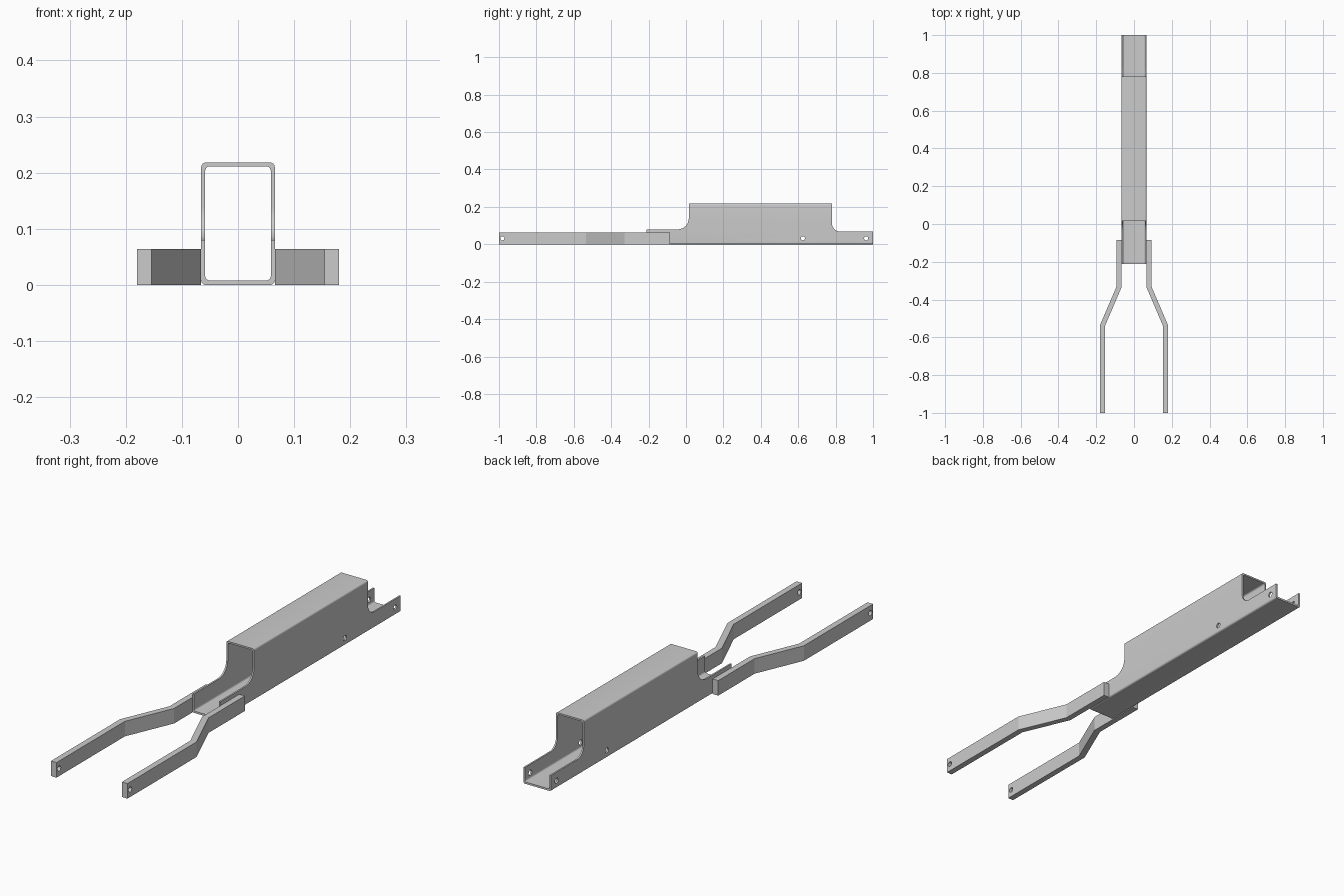
import bpy, bmesh, math
from mathutils import Vector

cube = bpy.data.objects.get("Cube")
if cube:
    bpy.data.objects.remove(cube, do_unlink=True)


def prism(name, points, axis, start, end):
    """Extrude a flat outline along x, y or z."""
    place = {"x": lambda a, b: (start, a, b),
             "y": lambda a, b: (a, start, b),
             "z": lambda a, b: (a, b, start)}[axis]
    bm = bmesh.new()
    face = bm.faces.new([bm.verts.new(place(a, b)) for a, b in points])
    grown = bmesh.ops.extrude_face_region(bm, geom=[face])
    moved = [v for v in grown["geom"] if isinstance(v, bmesh.types.BMVert)]
    shift = Vector([(end - start) * (axis == n) for n in "xyz"])
    bmesh.ops.translate(bm, verts=moved, vec=shift)
    bmesh.ops.recalc_face_normals(bm, faces=bm.faces)
    mesh = bpy.data.meshes.new(name)
    bm.to_mesh(mesh)
    bm.free()
    obj = bpy.data.objects.new(name, mesh)
    bpy.context.collection.objects.link(obj)
    return obj


def arc(cx, cy, r, first, last, steps):
    angles = [math.radians(first + (last - first) * i / steps) for i in range(steps + 1)]
    return [(cx + r * math.cos(a), cy + r * math.sin(a)) for a in angles]


def rounded_rect(half, low, high, r):
    corners = [(half - r, high - r), (r - half, high - r),
               (r - half, low + r), (half - r, low + r)]
    return [p for i, (x, z) in enumerate(corners)
            for p in arc(x, z, r, 90 * i, 90 * i + 90, 6)]


def cut(obj, cutter):
    cutter.hide_render = True
    mod = obj.modifiers.new("cut", "BOOLEAN")
    mod.operation, mod.solver, mod.object = "DIFFERENCE", "EXACT", cutter
    bpy.context.view_layer.objects.active = obj
    bpy.ops.object.modifier_apply(modifier=mod.name)
    bpy.data.objects.remove(cutter, do_unlink=True)


def drill(obj, y):
    cut(obj, prism("hole_cutter", arc(y, HOLE_Z, HOLE_R, 0, 345, 23), "x", -0.3, 0.3))


def smooth(obj):
    bpy.ops.object.select_all(action="DESELECT")
    obj.select_set(True)
    bpy.context.view_layer.objects.active = obj
    bpy.ops.object.shade_smooth_by_angle(angle=math.radians(20))


HALF, TOP, WALL = 0.0655, 0.218, 0.007
HOLE_Z, HOLE_R = 0.032, 0.011

# Hollow rectangular beam with rounded corners
beam = prism("beam", rounded_rect(HALF, 0, TOP, 0.008), "y", -0.212, 1)
cut(beam, prism("bore_cutter", rounded_rect(HALF - WALL, WALL + 0.001, TOP - WALL, 0.008),
                "y", -0.5, 1.5))

# Cut-away ends, each with a filleted step
for edge, floor, r, side in ((0.015, 0.08, 0.06, -1), (0.78, 0.068, 0.045, 1)):
    fillet = arc(edge + side * r, floor + r, r, 270, 270 - 90 * side, 12)
    outline = [(side * 1.5, floor)] + fillet + [(edge, 0.5), (side * 1.5, 0.5)]
    cut(beam, prism("end_cutter", outline, "x", -0.3, 0.3))

# Pin holes through the beam walls
for y in (0.625, 0.963):
    drill(beam, y)
smooth(beam)

# Cranked fork arms, mirrored across the beam
THICK, MITRE = 0.026, 0.0055
outer = [(0.092, -0.085), (0.092, -0.33), (0.18, -0.535), (0.18, -1)]
inner = [(x - THICK, y - (MITRE if i in (1, 2) else 0)) for i, (x, y) in enumerate(outer)]
for name, side in (("left_arm", 1), ("right_arm", -1)):
    outline = [(side * x, y) for x, y in outer + inner[::-1]]
    arm = prism(name, outline, "z", 0, 0.064)
    drill(arm, -0.982)
    smooth(arm)
